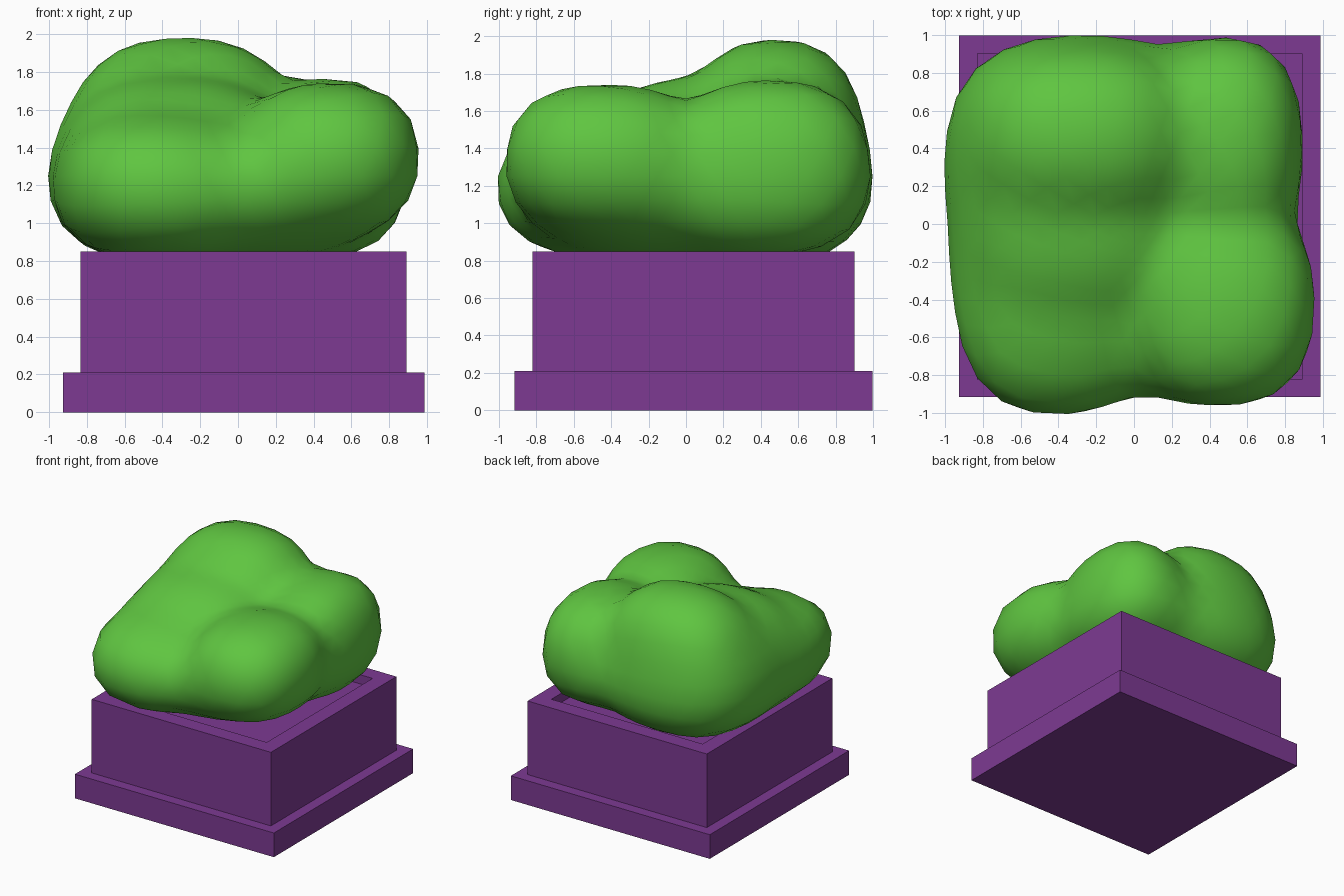
import bpy, bmesh, math
from mathutils import Vector

if "Cube" in bpy.data.objects:
    bpy.data.objects.remove(bpy.data.objects["Cube"], do_unlink=True)


def material(name, rgb):
    mat = bpy.data.materials.new(name)
    mat.use_nodes = True
    mat.diffuse_color = (*rgb, 1)
    mat.node_tree.nodes["Principled BSDF"].inputs["Base Color"].default_value = (*rgb, 1)
    return mat


def add_object(name, bm, mat):
    mesh = bpy.data.meshes.new(name)
    bm.to_mesh(mesh)
    bm.free()
    mesh.materials.append(mat)
    obj = bpy.data.objects.new(name, mesh)
    bpy.context.collection.objects.link(obj)
    return obj


def box(half, low, high):
    bm = bmesh.new()
    bmesh.ops.create_cube(bm, size=1)
    for v in bm.verts:
        v.co = Vector((v.co.x * 2 * half + 0.03, v.co.y * 2 * half + 0.04,
                       low if v.co.z < 0 else high))
    return bm


purple = material("purple planter", (0.205, 0.042, 0.29))
green = material("leaf green", (0.115, 0.56, 0.052))

# Planter: wide foot and a body with a sunken soil bed
add_object("planter_foot", box(0.957, 0, 0.21), purple)
body = box(0.862, 0.21, 0.85)
body.normal_update()
top = max(body.faces, key=lambda f: f.normal.z)
bmesh.ops.inset_individual(body, faces=[top], thickness=0.19)
bmesh.ops.translate(body, verts=bmesh.ops.extrude_discrete_faces(
    body, faces=[top])["faces"][0].verts, vec=(0, 0, -0.08))
add_object("planter_body", body, purple)

# Bush lobes: centre and radii of blended rounded blobs
LOBES = [
    ((-0.29, 0.48, 1.42), (0.59, 0.46, 0.56)),   # tall back
    ((0.50, 0.45, 1.31), (0.38, 0.52, 0.45)),    # back left
    ((0.49, -0.44, 1.36), (0.46, 0.51, 0.38)),   # front left
    ((-0.45, -0.40, 1.20), (0.46, 0.58, 0.36)),  # front right
    ((-0.33, 0.10, 1.34), (0.56, 0.60, 0.43)),   # middle ridge
    ((-0.38, 0.40, 1.24), (0.55, 0.51, 0.40)),   # back right flank
    ((-0.07, 0.01, 1.17), (0.83, 0.89, 0.37)),   # broad underside
]
CENTRE = Vector((-0.02, 0, 1.25))


def field(p, power=2.4, sharp=18):
    total = 0
    for c, r in LOBES:
        n = sum(abs((p[i] - c[i]) / r[i]) ** power for i in range(3)) ** (1 / power)
        total += math.exp(-sharp * (n - 1) * min(r))
    return -math.log(total) / sharp


def surface_distance(direction):
    far = 1.6
    while far > 0.1 and field(CENTRE + direction * far) > 0:
        far -= 0.04
    near, far = far, far + 0.04
    for _ in range(8):
        mid = (near + far) / 2
        if field(CENTRE + direction * mid) > 0:
            far = mid
        else:
            near = mid
    return near


# Bush: a sphere pushed out to the blended lobes
bush = bmesh.new()
bmesh.ops.create_icosphere(bush, subdivisions=4, radius=1)
for v in bush.verts:
    d = v.co.normalized()
    v.co = CENTRE + d * surface_distance(d)
for f in bush.faces:
    f.smooth = True
add_object("bush", bush, green)
